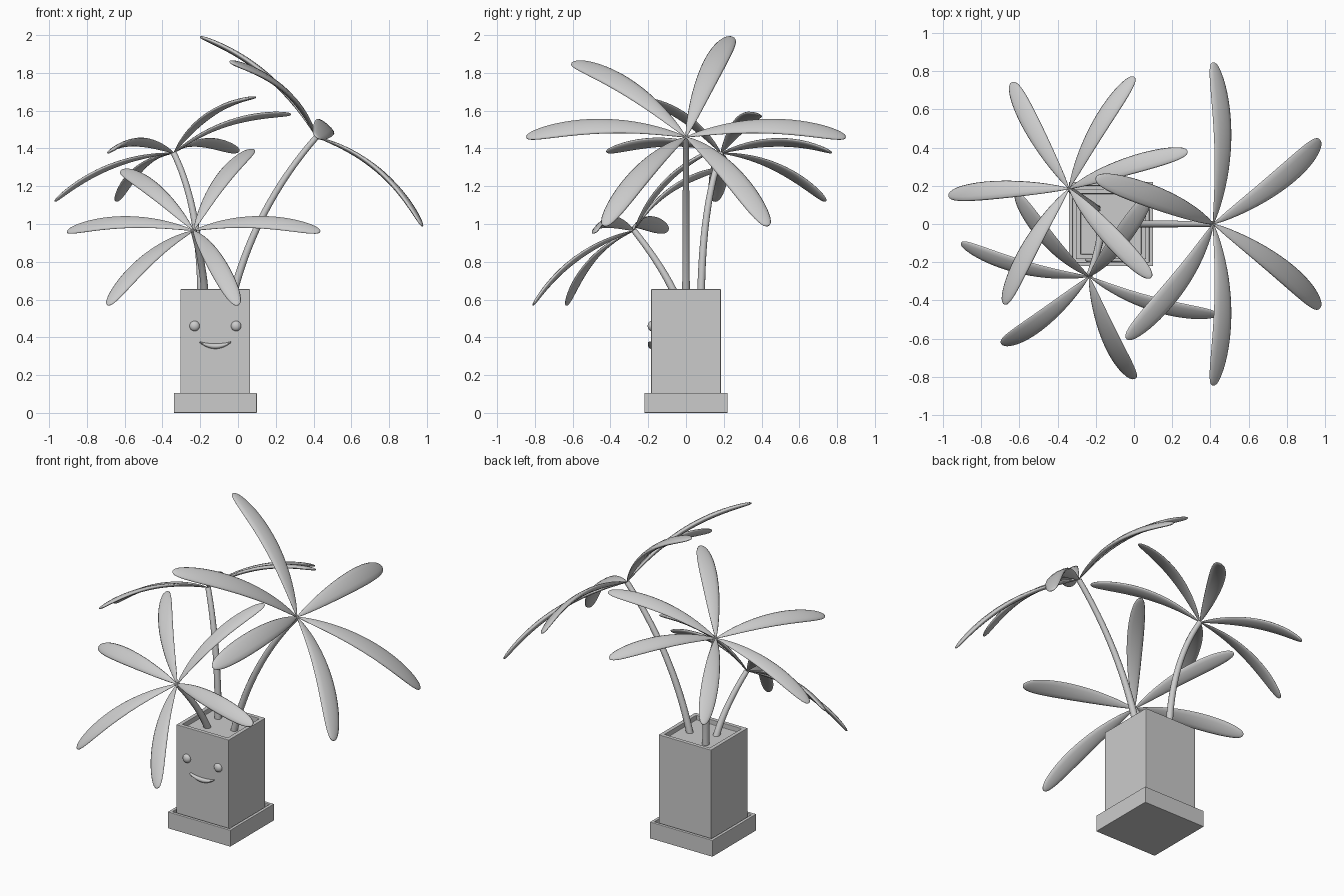
import bpy, bmesh, math
from mathutils import Vector

cube = bpy.data.objects.get("Cube")
if cube:
    bpy.data.objects.remove(cube, do_unlink=True)

GREY = bpy.data.materials.new("plain_grey")
GREY.use_nodes = True
GREY.diffuse_color = (0.6, 0.6, 0.6, 1)
GREY.node_tree.nodes["Principled BSDF"].inputs["Base Color"].default_value = (0.6, 0.6, 0.6, 1)

POT_X = -0.12


def finish(name, bm, smooth=True):
    bmesh.ops.recalc_face_normals(bm, faces=bm.faces)
    mesh = bpy.data.meshes.new(name)
    bm.to_mesh(mesh)
    bm.free()
    mesh.materials.append(GREY)
    obj = bpy.data.objects.new(name, mesh)
    bpy.context.scene.collection.objects.link(obj)
    for p in mesh.polygons:
        p.use_smooth = smooth
    return obj


def loft(bm, rings):
    """Skin a list of closed rings and cap both ends."""
    loops = [[bm.verts.new(p) for p in ring] for ring in rings]
    n = len(loops[0])
    for a, b in zip(loops, loops[1:]):
        for i in range(n):
            j = (i + 1) % n
            bm.faces.new((a[i], a[j], b[j], b[i]))
    bm.faces.new(loops[0])
    bm.faces.new(loops[-1])


def sweep(bm, path, side, size, sides=12):
    """Sweep an ellipse along path(t); size(t) gives its half width and half depth."""
    steps, rings = 28, []
    for k in range(steps + 1):
        t = 0.5 - 0.5 * math.cos(math.pi * k / steps)
        tangent = (path(min(t + 0.01, 1)) - path(max(t - 0.01, 0))).normalized()
        up = side.cross(tangent).normalized()
        wide = tangent.cross(up)
        w, d = size(t)
        angles = [2 * math.pi * i / sides for i in range(sides)]
        rings.append([path(t) + wide * w * math.cos(a) + up * d * math.sin(a) for a in angles])
    loft(bm, rings)


def bezier(a, b, c):
    a, b, c = Vector(a), Vector(b), Vector(c)
    return lambda t: a * (1 - t) ** 2 + b * 2 * t * (1 - t) + c * t * t


def open_box(name, half, z0, z1, rim, depth):
    """Square box with a recessed top."""
    bm = bmesh.new()
    bmesh.ops.create_cube(bm, size=1)
    for v in bm.verts:
        v.co = (POT_X + v.co.x * 2 * half, v.co.y * 2 * half, z0 if v.co.z < 0 else z1)
    top = max(bm.faces, key=lambda f: f.calc_center_median().z)
    bmesh.ops.inset_region(bm, faces=[top], thickness=rim)
    hole = bmesh.ops.extrude_discrete_faces(bm, faces=[top])["faces"][0]
    bmesh.ops.translate(bm, verts=hole.verts, vec=(0, 0, -depth))
    obj = finish(name, bm, False)
    bevel = obj.modifiers.new("soft_edges", "BEVEL")
    bevel.width = 0.003
    bevel.segments = 2


# Pot, with soil level just below the rim, and its tray
open_box("tray", 0.22, 0, 0.105, 0.028, 0.06)
open_box("pot", 0.184, 0.045, 0.655, 0.036, 0.03)

# Face on the front of the pot
for name, x in (("right_eye", -0.23), ("left_eye", -0.01)):
    bm = bmesh.new()
    bmesh.ops.create_uvsphere(bm, u_segments=24, v_segments=14, radius=0.027)
    for v in bm.verts:
        v.co = (v.co.x + x, v.co.y * 0.7 - 0.184, v.co.z + 0.46)
    finish(name, bm)

bm = bmesh.new()
smile = bezier((-0.203, -0.186, 0.375), (-0.12, -0.186, 0.331), (-0.037, -0.186, 0.375))
sweep(bm, smile, Vector((0, 1, 0)),
      lambda t: (0.014, 0.003 + 0.011 * math.sin(math.pi * t)))
finish("smile", bm)


def leaf(bm, hub, reach, normal):
    """Arched paddle leaf, narrow at the root and widest past the middle."""
    length = reach.length
    side = normal.cross(reach).normalized()

    def path(t):
        return hub + reach * t + normal * length * 0.36 * t * (1 - t)

    def size(t):
        s = min(max(t, 0.004), 0.9995)
        w = s ** 0.75 * (1 - s) ** 0.4 / 0.476
        return 0.073 * length * w, 0.018 * length * w ** 0.7

    sweep(bm, path, side, size)


def plant(name, base, bend, hub, normal, tips):
    hub, normal = Vector(hub), Vector(normal).normalized()
    bm = bmesh.new()
    stem = bezier(base, bend, hub)
    side = (Vector(hub) - Vector(base)).cross(Vector((0.3, 1, 0))).normalized()
    sweep(bm, stem, side, lambda t: (0.021 - 0.005 * t,) * 2)
    finish(name + "_stem", bm)
    bm = bmesh.new()
    for tip in tips:
        leaf(bm, hub, Vector(tip) - hub, normal)
    finish(name + "_leaves", bm)


# Three palms leaning left, back and front
plant("tall_palm", (-0.03, 0, 0.61), (0.09, 0, 1.09), (0.415, 0, 1.46), (0.65, 0, 0.76),
      [(0.415, 0.845, 1.46), (0.415, -0.845, 1.46), (0.975, 0.435, 0.99),
       (0.975, -0.435, 0.99), (-0.2, 0.24, 1.99), (-0.04, -0.6, 1.855)])
plant("back_palm", (-0.195, 0.08, 0.61), (-0.2, 0.085, 1.09), (-0.34, 0.185, 1.375),
      (-0.378, 0.218, 0.898),
      [(-0.64, 0.74, 1.12), (0, 0.77, 1.38), (-0.97, 0.15, 1.12),
       (0.28, 0.38, 1.58), (-0.68, -0.42, 1.38), (0.09, -0.28, 1.67)])
plant("front_palm", (-0.175, -0.05, 0.61), (-0.18, -0.12, 0.77), (-0.235, -0.275, 0.965),
      (-0.19, -0.63, 0.76),
      [(-0.905, -0.1, 0.96), (0.435, -0.475, 0.96), (-0.69, -0.63, 0.57),
       (0, -0.81, 0.57), (-0.615, 0.16, 1.285), (0.08, 0.15, 1.395)])
